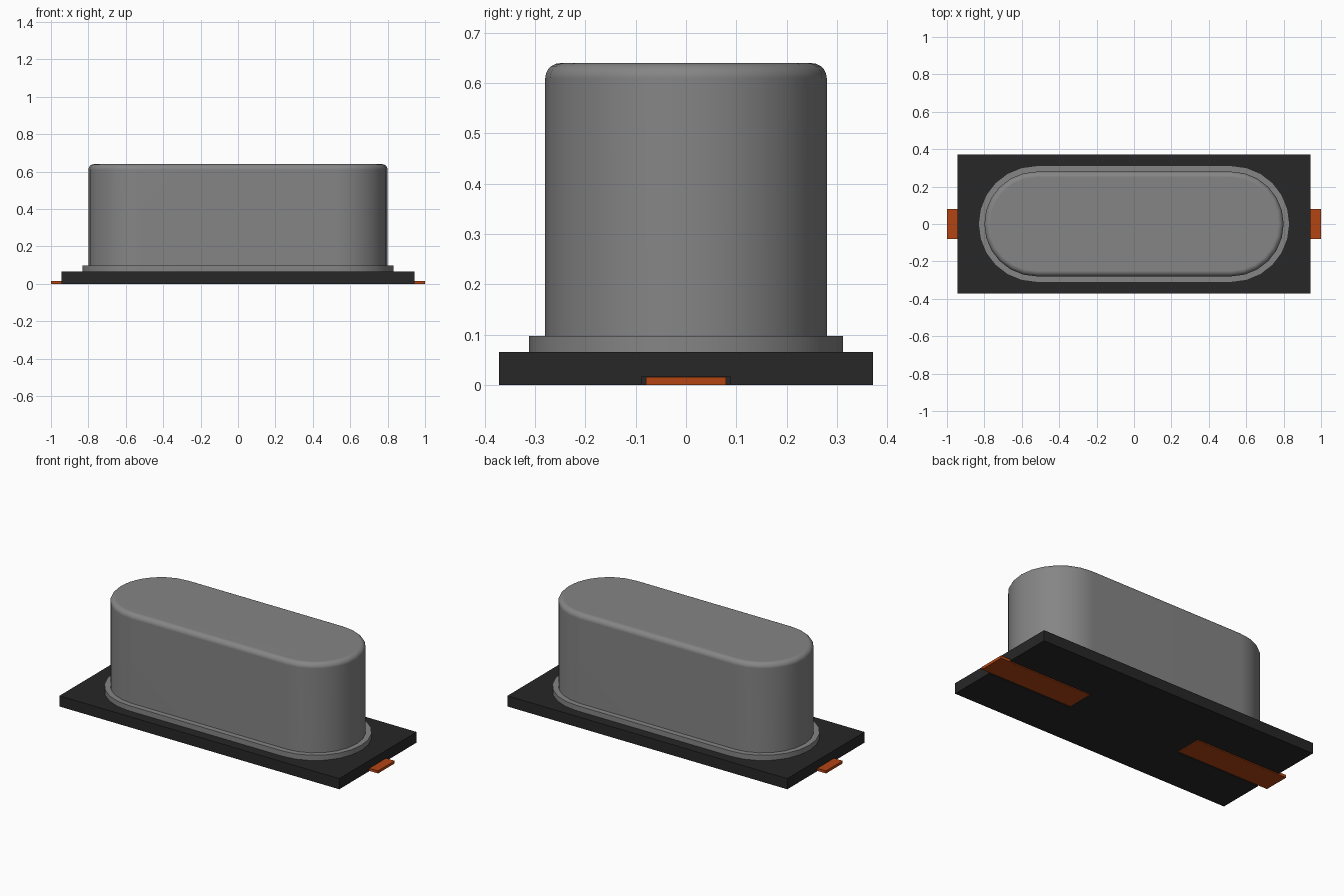
import bpy, bmesh, math
from mathutils import Matrix, Vector

if "Cube" in bpy.data.objects:
    bpy.data.objects.remove(bpy.data.objects["Cube"])


def material(name, color):
    mat = bpy.data.materials.new(name)
    mat.diffuse_color = (*color, 1)
    mat.use_nodes = True
    mat.node_tree.nodes["Principled BSDF"].inputs["Base Color"].default_value = mat.diffuse_color
    return mat


def add_object(name, bm, mat=None):
    bmesh.ops.recalc_face_normals(bm, faces=bm.faces[:])
    mesh = bpy.data.meshes.new(name)
    bm.to_mesh(mesh)
    bm.free()
    obj = bpy.data.objects.new(name, mesh)
    bpy.context.collection.objects.link(obj)
    if mat:
        mesh.materials.append(mat)
    return obj


def box(name, lo, hi, mat=None):
    lo, hi = Vector(lo), Vector(hi)
    bm = bmesh.new()
    place = Matrix.Translation((lo + hi) / 2) @ Matrix.Diagonal((*(hi - lo), 1))
    bmesh.ops.create_cube(bm, size=1, matrix=place)
    return add_object(name, bm, mat)


def mirror_x(obj):
    # Object origins sit at the world centre, so this copies to the -x side
    obj.modifiers.new("Mirror", 'MIRROR').use_axis[0] = True


def stadium_loft(name, half_straight, profile, mat, steps=12):
    """Skin stacked rounded-end outlines given as (end radius, height)."""
    bm = bmesh.new()
    rings = []
    for r, z in profile:
        ring = []
        for side in (0, 1):
            cx = half_straight * (1 - 2 * side)
            for i in range(steps + 1):
                a = math.pi * (side - 0.5 + i / steps)
                ring.append(bm.verts.new((cx + r * math.cos(a), r * math.sin(a), z)))
        rings.append(ring)
    n = len(rings[0])
    for low, high in zip(rings, rings[1:]):
        for i in range(n):
            j = (i + 1) % n
            bm.faces.new((low[i], low[j], high[j], high[i]))
    bm.faces.new(rings[0])
    bm.faces.new(rings[-1])
    return add_object(name, bm, mat)


black = material("black_plastic", (0.02, 0.02, 0.02))
copper = material("copper", (0.45, 0.06, 0.007))
steel = material("dull_steel", (0.235, 0.235, 0.235))

BASE_TOP, FLANGE_TOP, CAN_TOP = 0.065, 0.097, 0.64
FLANGE_R, CAN_R, FILLET = 0.312, 0.28, 0.03

# Base plate with a shallow recess under each end
base = box("base_plate", (-0.943, -0.372, 0), (0.943, 0.372, BASE_TOP), black)
slot = box("lead_slot_cutter", (0.375, -0.088, -0.05), (1.1, 0.088, 0.017))
mirror_x(slot)
slot.hide_render = True
slot.hide_viewport = True
cut = base.modifiers.new("Lead slots", 'BOOLEAN')
cut.operation = 'DIFFERENCE'
cut.solver = 'EXACT'
cut.object = slot

# Flat solder leads
leads = box("solder_leads", (0.38, -0.08, 0), (1.0, 0.08, 0.016), copper)
mirror_x(leads)

# Metal can: flange, straight wall, rounded top edge
profile = [(FLANGE_R, BASE_TOP), (FLANGE_R, FLANGE_TOP), (CAN_R, FLANGE_TOP)]
for i in range(6):
    a = math.pi / 2 * i / 5
    profile.append((CAN_R - FILLET + FILLET * math.cos(a),
                    CAN_TOP - FILLET + FILLET * math.sin(a)))
can = stadium_loft("metal_can", 0.52, profile, steel)
bpy.context.view_layer.objects.active = can
can.select_set(True)
bpy.ops.object.shade_smooth_by_angle(angle=math.radians(35))

# Keep the flat top and sides evenly shaded beside the fillet
weighted = can.modifiers.new("Weighted normals", 'WEIGHTED_NORMAL')
weighted.keep_sharp = True
